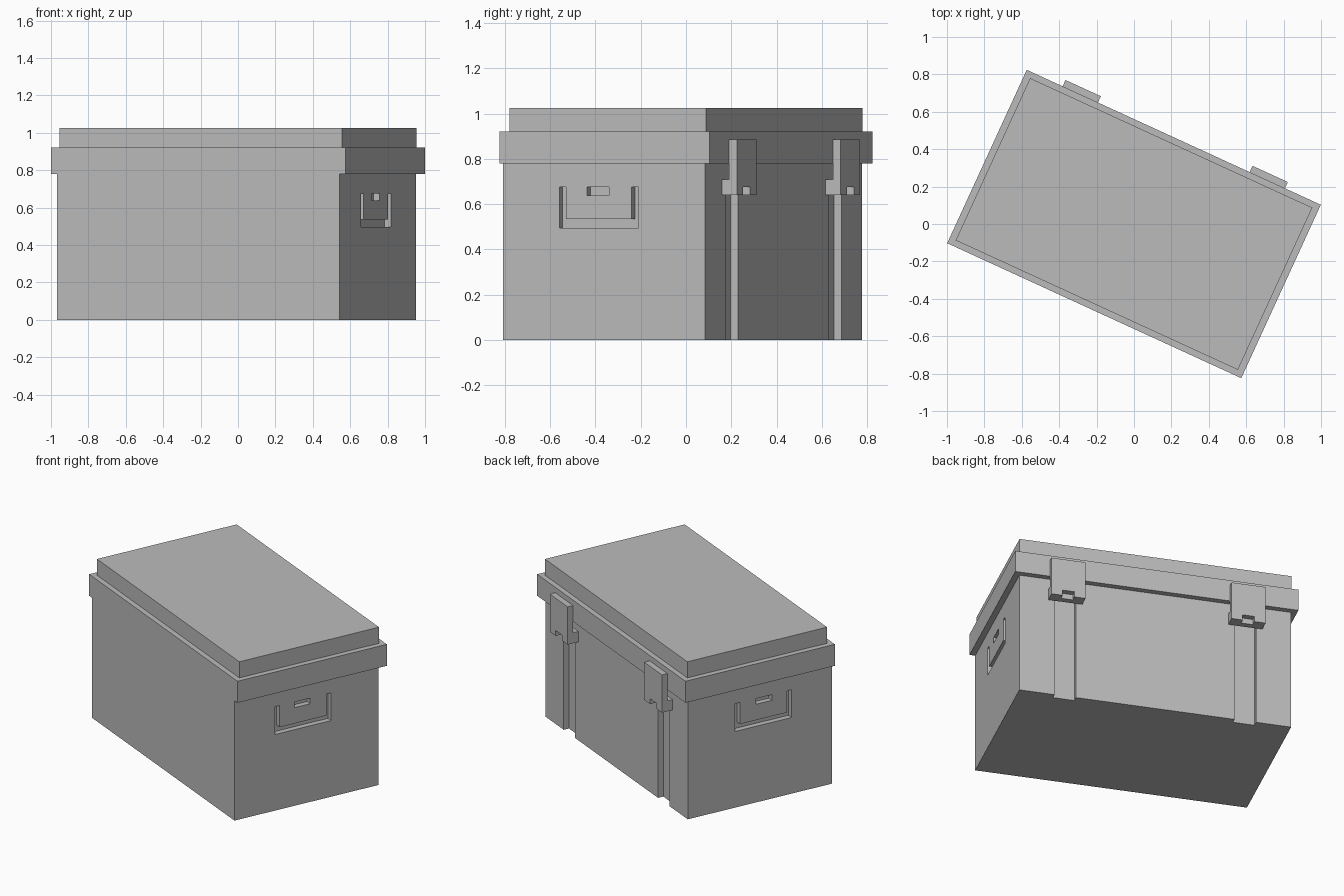
import bpy, bmesh, math

cube = bpy.data.objects.get("Cube")
if cube:
    bpy.data.objects.remove(cube, do_unlink=True)

TURN = math.radians(-24.65)   # the whole box stands turned on the ground

grey = bpy.data.materials.new("matte grey")
grey.use_nodes = True
COLOUR = (0.5, 0.5, 0.5, 1)
grey.diffuse_color = COLOUR
grey.node_tree.nodes["Principled BSDF"].inputs["Base Color"].default_value = COLOUR


def prism(name, profile, u0, u1):
    """Extrude a (depth, height) profile along the length of the box."""
    bm = bmesh.new()
    face = bm.faces.new([bm.verts.new((u0, v, z)) for v, z in profile])
    side = bmesh.ops.extrude_face_region(bm, geom=[face])["geom"]
    moved = [g for g in side if isinstance(g, bmesh.types.BMVert)]
    bmesh.ops.translate(bm, verts=moved, vec=(u1 - u0, 0, 0))
    bmesh.ops.recalc_face_normals(bm, faces=bm.faces)
    mesh = bpy.data.meshes.new(name)
    bm.to_mesh(mesh)
    bm.free()
    mesh.materials.append(grey)
    obj = bpy.data.objects.new(name, mesh)
    obj.rotation_euler.z = TURN
    bpy.context.collection.objects.link(obj)
    return obj


def box(name, u0, u1, v0, v1, z0, z1):
    return prism(name, [(v0, z0), (v1, z0), (v1, z1), (v0, z1)], u0, u1)


def cut(target, cutter):
    """Subtract the cutter from the target and discard it."""
    cutter.hide_render = True
    mod = target.modifiers.new("cut", 'BOOLEAN')
    mod.operation, mod.solver, mod.object = 'DIFFERENCE', 'EXACT', cutter
    bpy.context.view_layer.objects.active = target
    bpy.ops.object.modifier_apply(modifier=mod.name)
    bpy.data.objects.remove(cutter, do_unlink=True)


# Main shells: the front is flush with the rim, the back is set in
FRONT, RIM_BACK, BODY_BACK, END = -0.51, 0.51, 0.474, 0.83
body = box("body", -END, END, FRONT, BODY_BACK, 0, 0.78)
box("lid_rim", -0.865, 0.865, FRONT, RIM_BACK, 0.78, 0.92)
box("lid_top", -END, END, -0.477, 0.477, 0.92, 1.025)

# Recessed carrying handle on each end: U-shaped channel and a slot
DEPTH = 0.036
handle = [(-0.235, 0.495), (0.15, 0.495), (0.15, 0.675), (0.117, 0.675),
          (0.117, 0.535), (-0.202, 0.535), (-0.202, 0.675), (-0.235, 0.675)]
for s in (-1, 1):
    inner, outer = s * (END - DEPTH), s * (END + 0.1)
    cut(body, prism("handle_cutter", handle, inner, outer))
    cut(body, box("slot_cutter", inner, outer, -0.1, 0.007, 0.638, 0.675))

# Back latches over vertical channels
FACE = 0.547
latch_profile = [(BODY_BACK - 0.002, 0.64), (FACE, 0.64), (FACE, 0.885),
                 (RIM_BACK, 0.885), (RIM_BACK, 0.708), (BODY_BACK - 0.002, 0.708)]
for side, u in (("left", 0.55), ("right", -0.55)):
    cut(body, box("channel_cutter", u - 0.066, u + 0.066,
                  BODY_BACK - DEPTH, BODY_BACK + 0.1, -0.1, 0.70))
    latch = prism(side + "_latch", latch_profile, u - 0.104, u + 0.104)
    cut(latch, box("notch_cutter", u - 0.036, u + 0.036,
                   RIM_BACK, FACE + 0.1, 0.5, 0.675))
